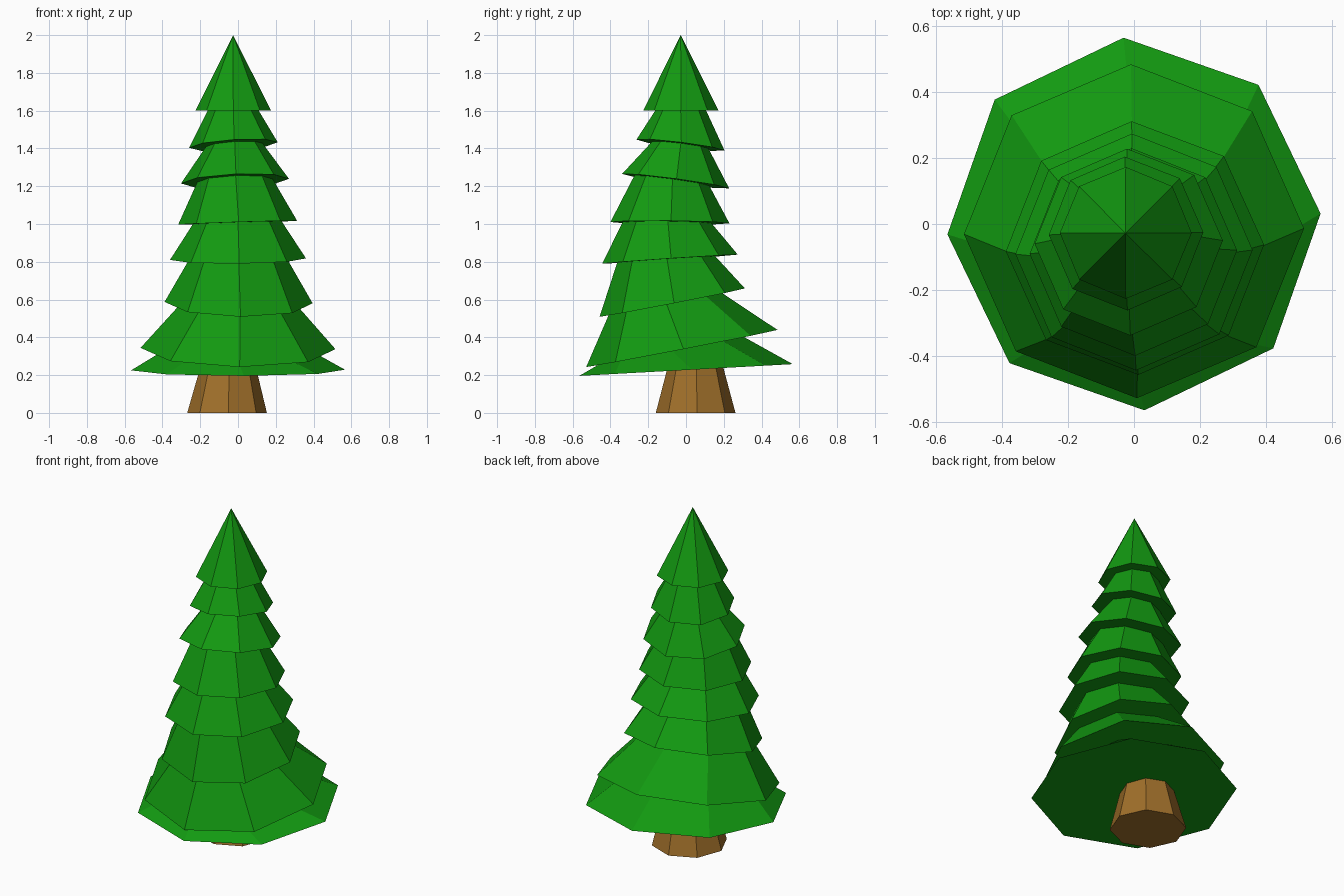
import bpy, bmesh
from math import cos, sin, pi, radians, hypot

if "Cube" in bpy.data.objects:
    bpy.data.objects.remove(bpy.data.objects["Cube"])

SIDES = 8


def ring(bm, cx, cy, r, plane, turn=0):
    """Regular octagon lying on a tilted plane (plane = centre x, y, z, slope x, slope y)."""
    px, py, pz, sx, sy = plane
    out = []
    for i in range(SIDES):
        a = 2 * pi * i / SIDES + radians(turn)
        x = cx + r * cos(a) / hypot(1, sx)
        y = cy + r * sin(a) / hypot(1, sy)
        out.append(bm.verts.new((x, y, pz + sx * (x - px) + sy * (y - py))))
    return out


def bridge(bm, a, b):
    for i in range(SIDES):
        j = (i + 1) % SIDES
        bm.faces.new((a[i], a[j], b[j], b[i]))


def finish(bm, name, color):
    bmesh.ops.recalc_face_normals(bm, faces=bm.faces[:])
    mesh = bpy.data.meshes.new(name)
    bm.to_mesh(mesh)
    bm.free()
    mat = bpy.data.materials.new(name + "_color")
    mat.diffuse_color = color
    mat.use_nodes = True
    mat.node_tree.nodes["Principled BSDF"].inputs["Base Color"].default_value = mat.diffuse_color
    mesh.materials.append(mat)
    obj = bpy.data.objects.new(name, mesh)
    bpy.context.collection.objects.link(obj)


# Skirt rims, top to bottom: centre x, y, z, slope x, slope y, radius, turn
rims = [
    (-.025, -.027, 1.600, 0, 0, .200, 0),
    (-.024, -.029, 1.418, .064, -.124, .235, 1),
    (-.016, -.055, 1.227, .045, -.134, .286, 1),
    (-.002, -.085, 1.007, .033, -.011, .315, 1),
    (0, -.085, .814, .010, .067, .360, 1),
    (.003, -.073, .584, -.014, .195, .392, 1.5),
    (0, -.022, .341, -.010, .194, .516, 1),
    (0, 0, .227, 0, .055, .567, 3.2),
]
# Narrow neck under each rim: centre x, centre y, radius
necks = [
    (-.025, -.028, .135), (-.020, -.030, .150), (-.016, -.075, .200),
    (-.004, -.100, .235), (0, -.105, .260), (.003, -.110, .305),
    (0, -.080, .390),
]

# Foliage: pointed tip, then alternating flaring skirts and undersides
bm = bmesh.new()
tip = bm.verts.new((-.026, -.028, 2))
prev = None
for i, (*plane, r, turn) in enumerate(rims):
    rim = ring(bm, plane[0], plane[1], r, plane, turn)
    if prev is None:
        for k in range(SIDES):
            bm.faces.new((tip, rim[k], rim[(k + 1) % SIDES]))
    else:
        bridge(bm, prev, rim)
    if i < len(necks):
        cx, cy, nr = necks[i]
        prev = ring(bm, cx, cy, nr, plane, turn)
        bridge(bm, rim, prev)
    else:
        bm.faces.new(rim)
finish(bm, "foliage", (.0062, .32, .0055, 1))

# Trunk: tapered octagon reaching just into the foliage
bm = bmesh.new()
low = ring(bm, -.058, .051, .211, (0, 0, 0, 0, 0), 2)
high = ring(bm, -.052, .050, .145, (0, 0, .25, 0, 0), 2)
bridge(bm, low, high)
bm.faces.new(low)
bm.faces.new(high)
finish(bm, "trunk", (.35, .16, .023, 1))
